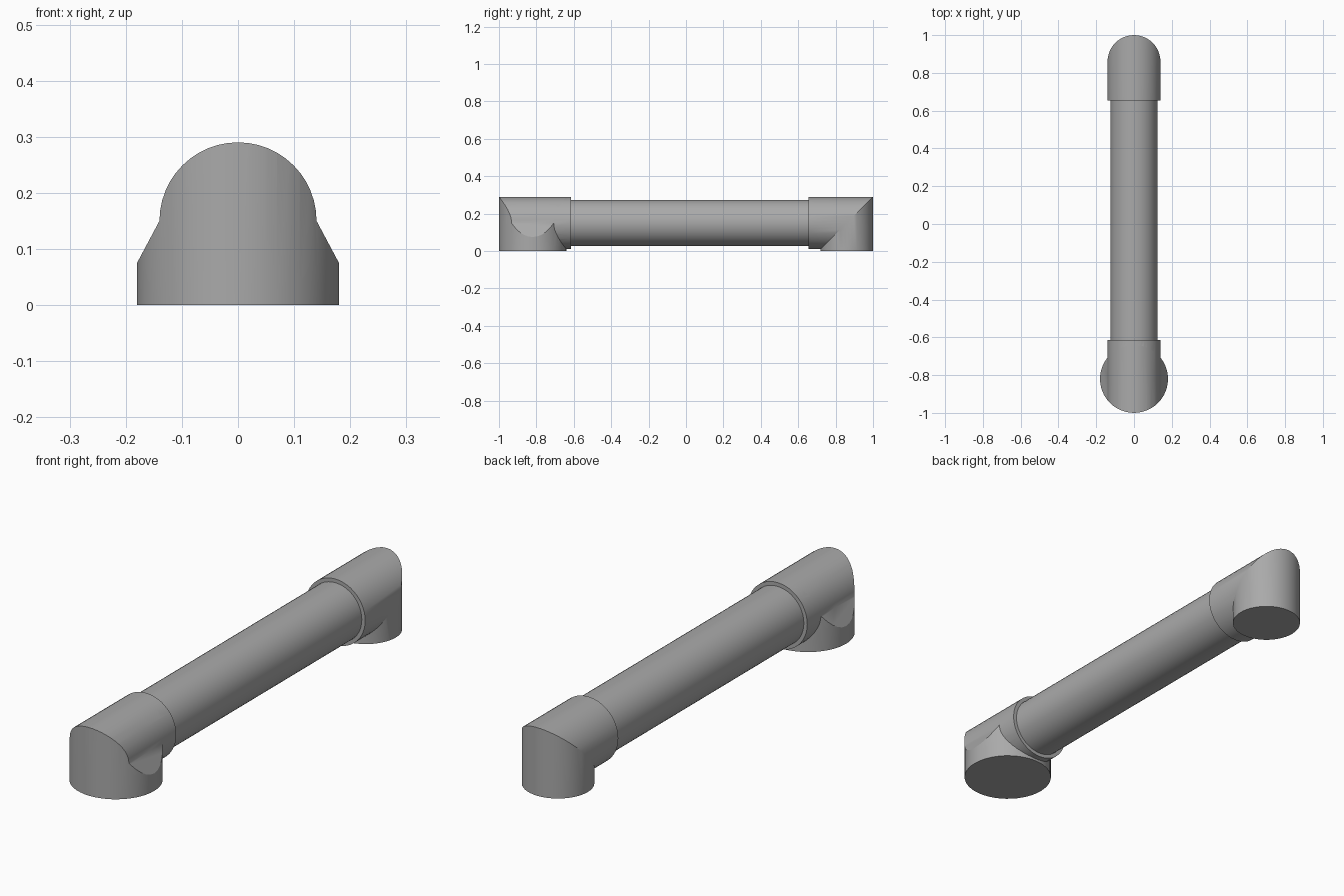
import bpy, bmesh
from math import sin, cos, pi, radians

if "Cube" in bpy.data.objects:
    bpy.data.objects.remove(bpy.data.objects["Cube"], do_unlink=True)

SEG = 48
AXIS_Z = 0.15          # height of the bar's centre line
SLEEVE_R = 0.14
FRONT_Y, FRONT_R = -0.82, 0.18
BACK_Y = 0.86

grey = bpy.data.materials.new("grey_plastic")
grey.use_nodes = True
colour = (0.4, 0.4, 0.4, 1)
grey.diffuse_color = colour
grey.node_tree.nodes["Principled BSDF"].inputs["Base Color"].default_value = colour


def loft(name, rings):
    """Closed solid skinned through rings of equal point count."""
    bm = bmesh.new()
    loops = [[bm.verts.new(p) for p in ring] for ring in rings]
    n = len(loops[0])
    for a, b in zip(loops, loops[1:]):
        for i in range(n):
            j = (i + 1) % n
            bm.faces.new((a[i], a[j], b[j], b[i]))
    bm.faces.new(loops[0])
    bm.faces.new(loops[-1])
    bmesh.ops.recalc_face_normals(bm, faces=bm.faces)
    mesh = bpy.data.meshes.new(name)
    bm.to_mesh(mesh)
    bm.free()
    mesh.materials.append(grey)
    obj = bpy.data.objects.new(name, mesh)
    bpy.context.collection.objects.link(obj)
    return obj


def circle(r):
    return [(r * cos(2 * pi * i / SEG), r * sin(2 * pi * i / SEG)) for i in range(SEG)]


def ring_y(r, y):
    return [(u, y, AXIS_Z + v) for u, v in circle(r)]


def ring_z(r, y, z):
    return [(u, y + v, z) for u, v in circle(r)]


def combine(obj, other, operation):
    """Apply a boolean and discard the second solid."""
    mod = obj.modifiers.new("join", 'BOOLEAN')
    mod.operation, mod.solver, mod.object = operation, 'EXACT', other
    bpy.context.view_layer.objects.active = obj
    bpy.ops.object.modifier_apply(modifier=mod.name)
    bpy.data.objects.remove(other, do_unlink=True)


# Straight bar, running into both end fittings
bar = loft("bar", [ring_y(0.124, -0.7), ring_y(0.124, 0.72)])

# Back elbow: sleeve and foot of equal radius meeting on a mitre
mitre = [(u, BACK_Y + v, AXIS_Z + v) for u, v in circle(SLEEVE_R)]
back_elbow = loft("back_elbow", [ring_y(SLEEVE_R, 0.655), mitre,
                                 ring_z(SLEEVE_R, BACK_Y, 0)])

# Front foot: wide column trimmed to an arch with sloping shoulders
front_elbow = loft("front_elbow", [ring_z(FRONT_R, FRONT_Y, -0.1),
                                   ring_z(FRONT_R, FRONT_Y, 0.4)])
arch = [(u, AXIS_Z + v) for u, v in circle(SLEEVE_R)[:SEG // 2 + 1]]
arch += [(-0.22, 0), (0.22, 0)]
shoulders = loft("shoulders", [[(x, y, z) for x, z in arch] for y in (-1.1, -0.5)])
combine(front_elbow, shoulders, 'INTERSECT')

# Front sleeve joined to the foot
sleeve = loft("front_sleeve", [ring_y(SLEEVE_R, -0.8), ring_y(SLEEVE_R, -0.615)])
combine(front_elbow, sleeve, 'UNION')

# Smooth round walls, crisp rims and mitres
bpy.ops.object.select_all(action='DESELECT')
for obj in (bar, back_elbow, front_elbow):
    obj.select_set(True)
bpy.context.view_layer.objects.active = bar
bpy.ops.object.shade_smooth_by_angle(angle=radians(25))
